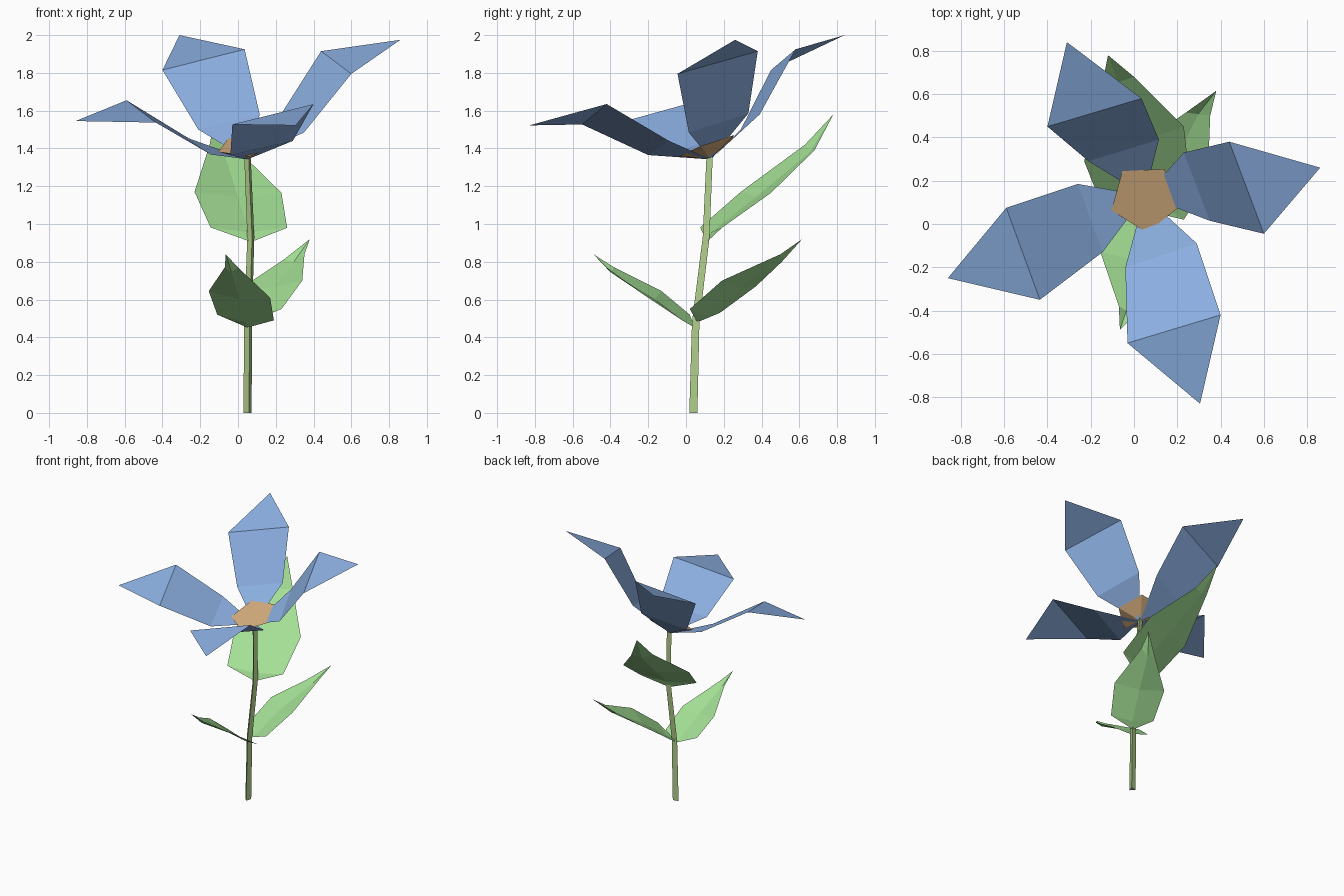
import bpy, math
from mathutils import Vector

if "Cube" in bpy.data.objects:
    bpy.data.objects.remove(bpy.data.objects["Cube"])


def material(name, rgb):
    m = bpy.data.materials.new(name)
    m.diffuse_color = (*rgb, 1)
    m.use_nodes = True
    m.node_tree.nodes["Principled BSDF"].inputs["Base Color"].default_value = m.diffuse_color
    return m


BLUE = material("petal_blue", (0.262, 0.434, 0.761))
GREEN = material("leaf_green", (0.37, 0.74, 0.30))
STEM = material("stem_green", (0.434, 0.61, 0.254))
TAN = material("centre_tan", (0.672, 0.423, 0.209))


def mesh(name, verts, faces, mat):
    me = bpy.data.meshes.new(name)
    me.from_pydata([tuple(v) for v in verts], [], faces)
    me.materials.append(mat)
    me.update()
    ob = bpy.data.objects.new(name, me)
    bpy.context.collection.objects.link(ob)
    return ob


def blade(name, base, rows, tip, mat, rib=None):
    """Sheet from a base point through (left, right) rows to a tip; rib sinks a middle fold."""
    verts, n = [Vector(base)], 2 if rib is None else 3
    for left, right in rows:
        left, right = Vector(left), Vector(right)
        mid = [] if rib is None else [(left + right) / 2 - Vector((0, 0, rib))]
        verts += [left, *mid, right]
    verts.append(Vector(tip))
    last, end = 1 + n * (len(rows) - 1), len(verts) - 1
    faces = []
    for k in range(n - 1):
        faces.append((0, 2 + k, 1 + k))
        for r in range(len(rows) - 1):
            a = 1 + r * n + k
            faces.append((a, a + 1, a + 1 + n, a + n))
        faces.append((last + k, last + k + 1, end))
    return mesh(name, verts, faces, mat)


# Stem: bent three-sided tube
path = [(0.053, 0.043, 0, 0.026), (0.056, 0.055, 0.48, 0.024),
        (0.07, 0.11, 0.93, 0.022), (0.052, 0.128, 1.36, 0.02)]
ring = [math.radians(-78 + 120 * i) for i in range(3)]
verts = [(x + r * math.cos(a), y + r * math.sin(a), z) for x, y, z, r in path for a in ring]
faces = [(3 * s + i, 3 * s + (i + 1) % 3, 3 * s + 3 + (i + 1) % 3, 3 * s + 3 + i)
         for s in range(3) for i in range(3)]
mesh("stem", verts, faces + [(2, 1, 0), (9, 10, 11)], STEM)

# Flower centre: tilted pentagon tapering down to the stem
cx, cy = 0.05, 0.12
top = []
for i in range(5):
    a = math.radians(-87 + 72 * i)
    dx, dy = 0.165 * math.cos(a), 0.16 * math.sin(a)
    top.append((cx + dx, cy + dy, 1.415 + 0.36 * dy + 0.08 * dx))
mesh("flower_centre", top + [(cx, 0.13, 1.345)],
     [(0, 1, 2, 3, 4)] + [((i + 1) % 5, i, 5) for i in range(5)], TAN)

# Four petals
heart = (0.05, 0.13, 1.342)
blade("petal_right", heart, [((0.23, 0.33, 1.585), (0.35, 0.015, 1.485)),
                             ((0.44, 0.38, 1.915), (0.6, -0.045, 1.795))],
      (0.86, 0.26, 1.975), BLUE)
blade("petal_back", heart, [((-0.21, 0.29, 1.5), (0.115, 0.39, 1.58)),
                            ((-0.4, 0.45, 1.815), (0.035, 0.58, 1.925))],
      (-0.31, 0.84, 2.0), BLUE)
blade("petal_left", heart, [((-0.145, -0.13, 1.368), (-0.26, 0.185, 1.453)),
                            ((-0.435, -0.35, 1.537), (-0.59, 0.075, 1.655))],
      (-0.86, -0.25, 1.545), BLUE)
blade("petal_front", heart, [((0.29, -0.09, 1.44), (-0.04, -0.2, 1.365)),
                             ((0.4, -0.42, 1.635), (-0.03, -0.55, 1.527))],
      (0.305, -0.83, 1.522), BLUE)

# Three folded leaves
blade("leaf_back", (0.07, 0.11, 0.905),
      [((-0.145, 0.075, 0.982), (0.26, 0.19, 0.98)),
       ((-0.23, 0.29, 1.17), (0.23, 0.45, 1.165)),
       ((-0.15, 0.63, 1.42), (0.0, 0.68, 1.39))],
      (-0.12, 0.78, 1.58), GREEN, 0.025)
blade("leaf_right", (0.06, 0.06, 0.48),
      [((-0.03, 0.18, 0.53), (0.23, 0.02, 0.55)),
       ((0.03, 0.37, 0.67), (0.34, 0.19, 0.7)),
       ((0.24, 0.515, 0.81), (0.352, 0.5, 0.84))],
      (0.38, 0.615, 0.92), GREEN, 0.025)
blade("leaf_front", (0.05, 0.045, 0.452),
      [((0.19, -0.02, 0.49), (-0.11, 0.02, 0.52)),
       ((0.17, -0.2, 0.61), (-0.155, -0.13, 0.645)),
       ((0.0, -0.42, 0.77), (-0.07, -0.38, 0.77))],
      (-0.065, -0.49, 0.84), GREEN, 0.025)
